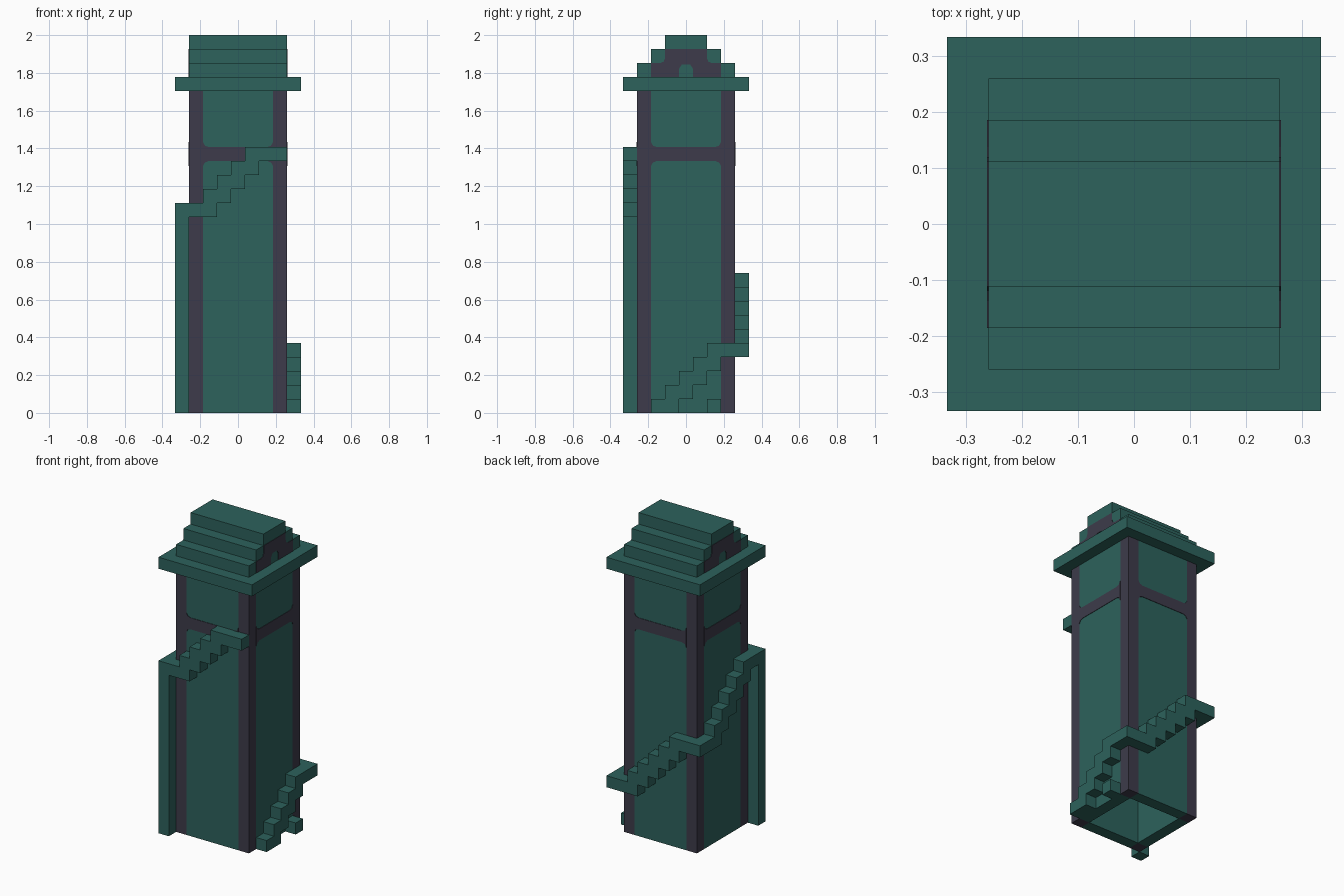
import bpy, bmesh
from mathutils import Matrix
from math import pi

old = bpy.data.objects.get("Cube")
if old:
    bpy.data.objects.remove(old, do_unlink=True)

U = 2 / 27          # one block of the tower
PLATE = 0.04        # thickness of painted plates, in blocks


def material(name, rgb):
    m = bpy.data.materials.new(name)
    m.use_nodes = True
    m.diffuse_color = (*rgb, 1)
    m.node_tree.nodes["Principled BSDF"].inputs["Base Color"].default_value = (*rgb, 1)
    return m


green = material("teal_green", (0.026, 0.122, 0.107))
dark = material("dark_slate", (0.047, 0.044, 0.069))


def prism(name, outline, d0, d1, turn, mat):
    """Extrude an outline (along the wall, up) from depth d0 to d1 on one side of the tower."""
    bm = bmesh.new()
    face = bm.faces.new([bm.verts.new((d0, s, z)) for s, z in outline])
    ext = bmesh.ops.extrude_face_region(bm, geom=[face], use_keep_orig=True)
    verts = [g for g in ext["geom"] if isinstance(g, bmesh.types.BMVert)]
    bmesh.ops.translate(bm, verts=verts, vec=(d1 - d0, 0, 0))
    bmesh.ops.recalc_face_normals(bm, faces=bm.faces)
    bm.transform(Matrix.Scale(U, 4) @ Matrix.Rotation(turn * pi / 2, 4, "Z"))
    mesh = bpy.data.meshes.new(name)
    bm.to_mesh(mesh)
    bm.free()
    mesh.materials.append(mat)
    ob = bpy.data.objects.new(name, mesh)
    bpy.context.collection.objects.link(ob)
    return ob


def box(name, x, y, z, mat, turn=0):
    rect = [(y[0], z[0]), (y[1], z[0]), (y[1], z[1]), (y[0], z[1])]
    return prism(name, rect, x[0], x[1], turn, mat)


def mirrored(half):
    """Close a right-hand half outline with its mirror image."""
    return half + [(-s, z) for s, z in reversed(half)]


# Hollow shaft: corner columns, wall slabs and a cross beam with rounded ends
beam = mirrored([(2.1, 18), (2.36, 17.9), (2.5, 17.65),
                 (2.5, 19.35), (2.36, 19.1), (2.1, 19)])
for k in range(4):
    box(f"corner_column_{k}", (2.5, 3.5), (2.5, 3.5), (0, 23), dark, k)
    box(f"wall_{k}", (2.5, 3.5), (-2.5, 2.5), (0, 23), green, k)
    prism(f"cross_beam_{k}", beam, 3.5, 3.5 + PLATE, k, dark)

# Eaves slab and stepped roof
box("eaves", (-4.5, 4.5), (-4.5, 4.5), (23, 24), green)
roof = mirrored([(3.5, 24), (3.5, 25), (2.5, 25), (2.5, 26), (1.5, 26), (1.5, 27)])
prism("stepped_roof", roof, -3.5, 3.5, 0, green)

# Painted gables with an arched opening
gable = mirrored([(0.3, 24.9), (0.5, 24.6), (0.5, 24), (2.5, 24), (2.5, 25),
                  (1.85, 25), (1.6, 25.1), (1.5, 25.35), (1.5, 26)])
for k in (0, 2):
    prism(f"gable_{k}", gable, 3.5, 3.5 + PLATE, k, dark)

# Stair winding around the shaft, one flight per side
for k in range(4):
    base = 5 * k
    steps = [(-3.5, base - 1, base)] if k else []
    for i in range(5):
        top = base + i + 1
        steps.append((i - 2.5, max(0, top - 2), top))
    steps.append((2.5, base + 4, base + 5))
    if k < 3:
        steps.append((3.5, base + 4, base + 5))
    upper, lower = [], []
    for s, b, t in steps:
        b, t = min(b, 18), min(t, 19)
        upper += [(s, t), (s + 1, t)]
        lower += [(s, b), (s + 1, b)]
    outline = []
    for p in upper + lower[::-1]:
        if p not in outline:
            outline.append(p)
    prism(f"stair_flight_{k}", outline, 3.5, 4.5, k, green)

# Post under the upper landing and a small block below the first flight
box("landing_post", (-4.5, -3.5), (-4.5, -3.5), (0, 15), green)
box("base_block", (3.5, 4.5), (1.5, 2.5), (0, 1), green)
